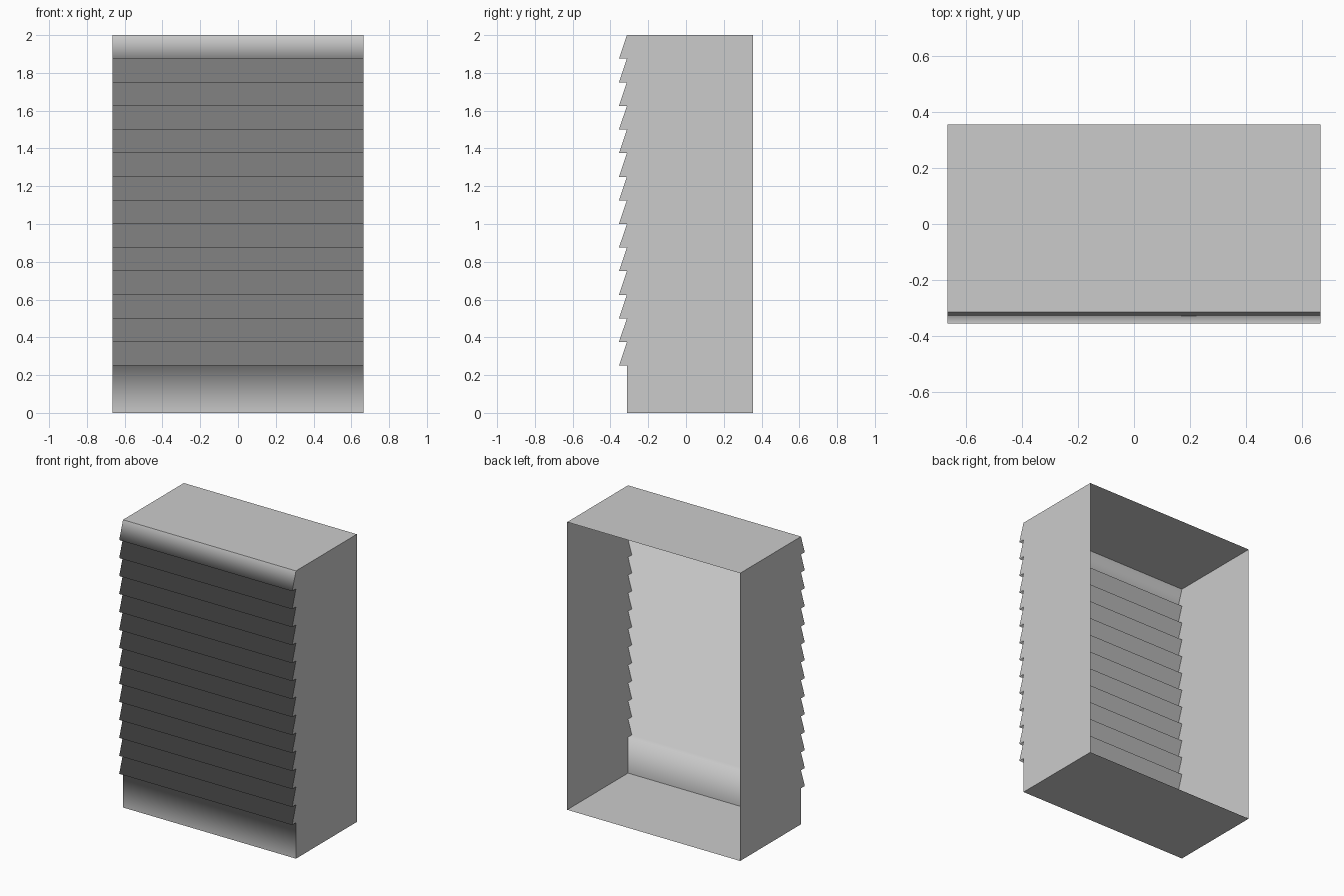
import bpy

if "Cube" in bpy.data.objects:
    bpy.data.objects.remove(bpy.data.objects["Cube"])

HALF_W, BACK, WALL, LIP = 0.665, 0.355, -0.313, -0.355
BOARDS, START, PITCH = 14, 0.25, 0.125


def make_object(name, verts, faces, smooth):
    mesh = bpy.data.meshes.new(name)
    mesh.from_pydata(verts, [], faces)
    mesh.polygons.foreach_set("use_smooth", [smooth] * len(faces))
    mesh.update()
    obj = bpy.data.objects.new(name, mesh)
    bpy.context.collection.objects.link(obj)
    return obj


def strip(name, profile, smooth):
    """Sweep an open (y, z) profile across the full width."""
    n = len(profile)
    verts = [(x, y, z) for x in (-HALF_W, HALF_W) for y, z in profile]
    faces = [(i, n + i, n + i + 1, i + 1) for i in range(n - 1)]
    return make_object(name, verts, faces, smooth)


# Sawtooth clapboard outline, from the plain base up to the top
front = [(WALL, 0.0), (WALL, START)]
for i in range(BOARDS):
    z = START + i * PITCH
    front += [(LIP, z), (WALL, z + PITCH)]

# Front siding with soft shading
strip("front_siding", front, True)

# Floor and roof panels
strip("floor_panel", [(BACK, 0.0), (WALL, 0.0)], False)
strip("roof_panel", [(WALL, 2.0), (BACK, 2.0)], False)

# Side walls follow the siding outline; the back stays open
outline = [(BACK, 0.0)] + front + [(BACK, 2.0)]
loop = list(range(len(outline)))
for name, x, order in (("left_wall", -HALF_W, loop), ("right_wall", HALF_W, loop[::-1])):
    make_object(name, [(x, y, z) for y, z in outline], [order], False)
